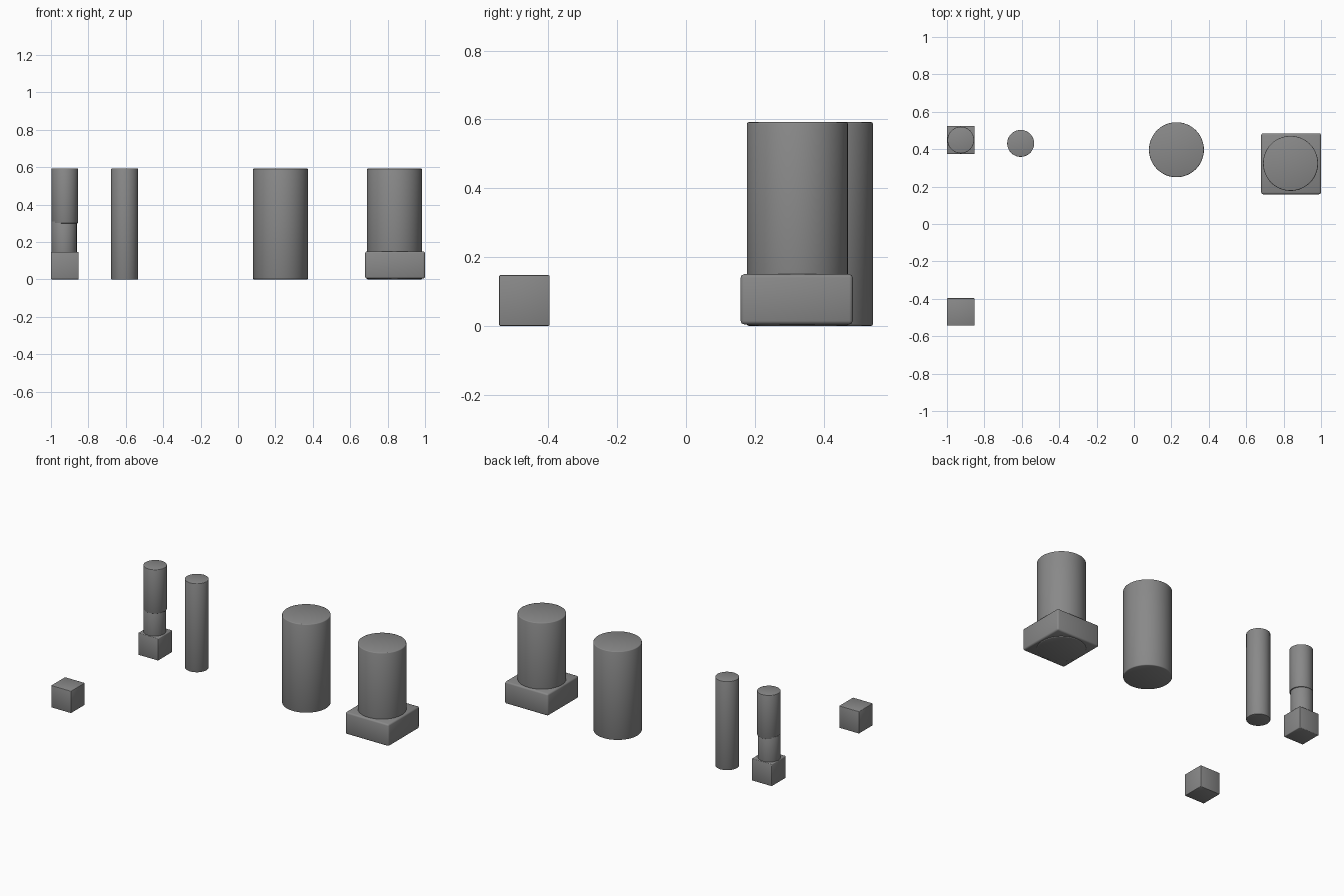
import bpy

default = bpy.data.objects.get("Cube")
if default:
    bpy.data.objects.remove(default, do_unlink=True)

# Single stone colour
stone = bpy.data.materials.new("grey_stone")
stone.use_nodes = True
grey = (0.25, 0.25, 0.25, 1)
stone.diffuse_color = grey
stone.node_tree.nodes["Principled BSDF"].inputs["Base Color"].default_value = grey


def finish(name, bevel):
    """Name, colour, soften the rims and smooth the active object."""
    obj = bpy.context.object
    obj.name = name
    obj.data.materials.append(stone)
    bpy.ops.object.transform_apply(location=False, rotation=False, scale=True)
    mod = obj.modifiers.new("soft_edges", "BEVEL")
    mod.width = bevel
    mod.segments = 2
    mod.limit_method = "ANGLE"
    bpy.ops.object.shade_smooth()
    return obj


def column(name, x, y, radius, bottom, top, bevel):
    bpy.ops.mesh.primitive_cylinder_add(
        vertices=48, radius=radius, depth=top - bottom,
        location=(x, y, (bottom + top) / 2))
    return finish(name, bevel)


def block(name, x, y, width, depth, bottom, top, bevel):
    bpy.ops.mesh.primitive_cube_add(size=1, location=(x, y, (bottom + top) / 2))
    bpy.context.object.scale = (width, depth, top - bottom)
    return finish(name, bevel)


HEIGHT = 0.592
STEP = 0.147

# Loose cube
block("loose_cube", -0.926, -0.47, 0.147, 0.147, 0, STEP, 0.003)

# Thin column on a square plinth, its lower shaft slightly narrower
block("thin_plinth", -0.926, 0.449, 0.148, 0.15, 0, STEP, 0.004)
column("thin_lower_shaft", -0.93, 0.449, 0.068, 0.1, 0.31, 0.001)
column("thin_upper_shaft", -0.926, 0.449, 0.071, 0.3, HEIGHT, 0.002)

# Plain thin column
column("thin_column", -0.606, 0.431, 0.072, 0, HEIGHT, 0.002)

# Plain thick column
column("thick_column", 0.227, 0.397, 0.147, 0, HEIGHT, 0.005)

# Thick column on a square plinth
block("thick_plinth", 0.84, 0.322, 0.32, 0.326, 0.004, STEP + 0.003, 0.01)
column("thick_plinth_column", 0.837, 0.324, 0.147, 0, HEIGHT, 0.005)
